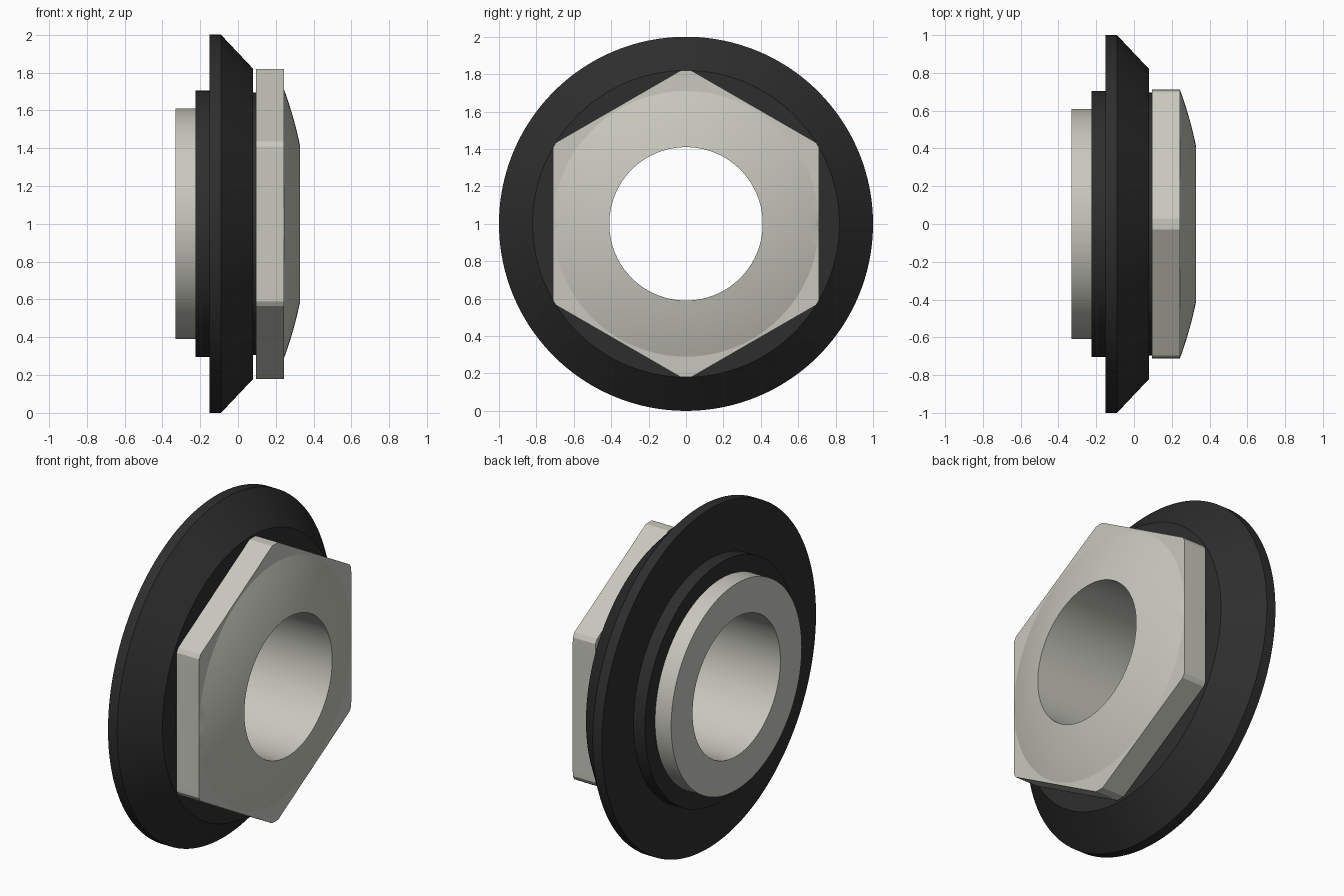
import bpy
import bmesh
import math

cube = bpy.data.objects.get("Cube")
if cube:
    bpy.data.objects.remove(cube, do_unlink=True)

SEGMENTS = 180   # two-degree steps, so the hexagon corners fall on vertices
AXIS_HEIGHT = 1.0


def make_material(name, rgb, roughness, metallic=0.0):
    mat = bpy.data.materials.new(name)
    mat.use_nodes = True
    mat.diffuse_color = (*rgb, 1)
    bsdf = mat.node_tree.nodes["Principled BSDF"]
    bsdf.inputs["Base Color"].default_value = (*rgb, 1)
    bsdf.inputs["Roughness"].default_value = roughness
    bsdf.inputs["Metallic"].default_value = metallic
    return mat


def hexagon(angle):
    """Radius of a hexagon with trimmed corners; two flats face +y and -y."""
    side = round(angle / (math.pi / 3))
    apothem = 0.711 if side % 3 == 0 else 0.724
    return min(0.82, apothem / math.cos(angle - side * math.pi / 3))


def lathe(name, profile, mat):
    """Turn a closed (x, radius) profile around x; a radius may be a function of angle."""
    bm = bmesh.new()
    rings = []
    for x, radius in profile:
        ring = []
        for i in range(SEGMENTS):
            a = math.tau * i / SEGMENTS
            r = radius(a) if callable(radius) else radius
            ring.append(bm.verts.new((x, r * math.cos(a), r * math.sin(a))))
        rings.append(ring)
    for k, ring in enumerate(rings):
        following = rings[(k + 1) % len(rings)]
        for i in range(SEGMENTS):
            j = (i + 1) % SEGMENTS
            bm.faces.new((ring[i], ring[j], following[j], following[i]))
    bmesh.ops.recalc_face_normals(bm, faces=bm.faces)
    mesh = bpy.data.meshes.new(name)
    bm.to_mesh(mesh)
    bm.free()
    mesh.materials.append(mat)
    obj = bpy.data.objects.new(name, mesh)
    obj.location.z = AXIS_HEIGHT
    bpy.context.collection.objects.link(obj)
    bpy.ops.object.select_all(action='DESELECT')
    obj.select_set(True)
    bpy.context.view_layer.objects.active = obj
    bpy.ops.object.shade_smooth_by_angle(angle=math.radians(15))
    return obj


light_grey = make_material("warm light grey", (0.58, 0.58, 0.515), 0.5)
black = make_material("black rubber", (0.027, 0.027, 0.027), 0.7)

# Black sealing flange: rear step, wide rim, bevelled front and raised seat
lathe("sealing_flange", [
    (-0.225, 0.60), (-0.225, 0.705), (-0.15, 0.705), (-0.15, 1.0),
    (-0.09, 1.0), (0.08, 0.82), (0.08, 0.695), (0.10, 0.695), (0.10, 0.60),
], black)

# Hollow sleeve with a hexagonal head and a shallow spherical crown
DOME_CENTRE, DOME_RADIUS, STEPS = -1.69, 2.06, 8
dome = []
for i in range(STEPS + 1):
    r = 0.71 - 0.30 * i / STEPS
    dome.append((DOME_CENTRE + math.sqrt(DOME_RADIUS ** 2 - r * r), r))
lathe("hex_head_sleeve", [
    (-0.33, 0.41), (-0.33, 0.61), (0.095, 0.61),
    (0.095, hexagon), (0.243, hexagon), *dome,
], light_grey)
